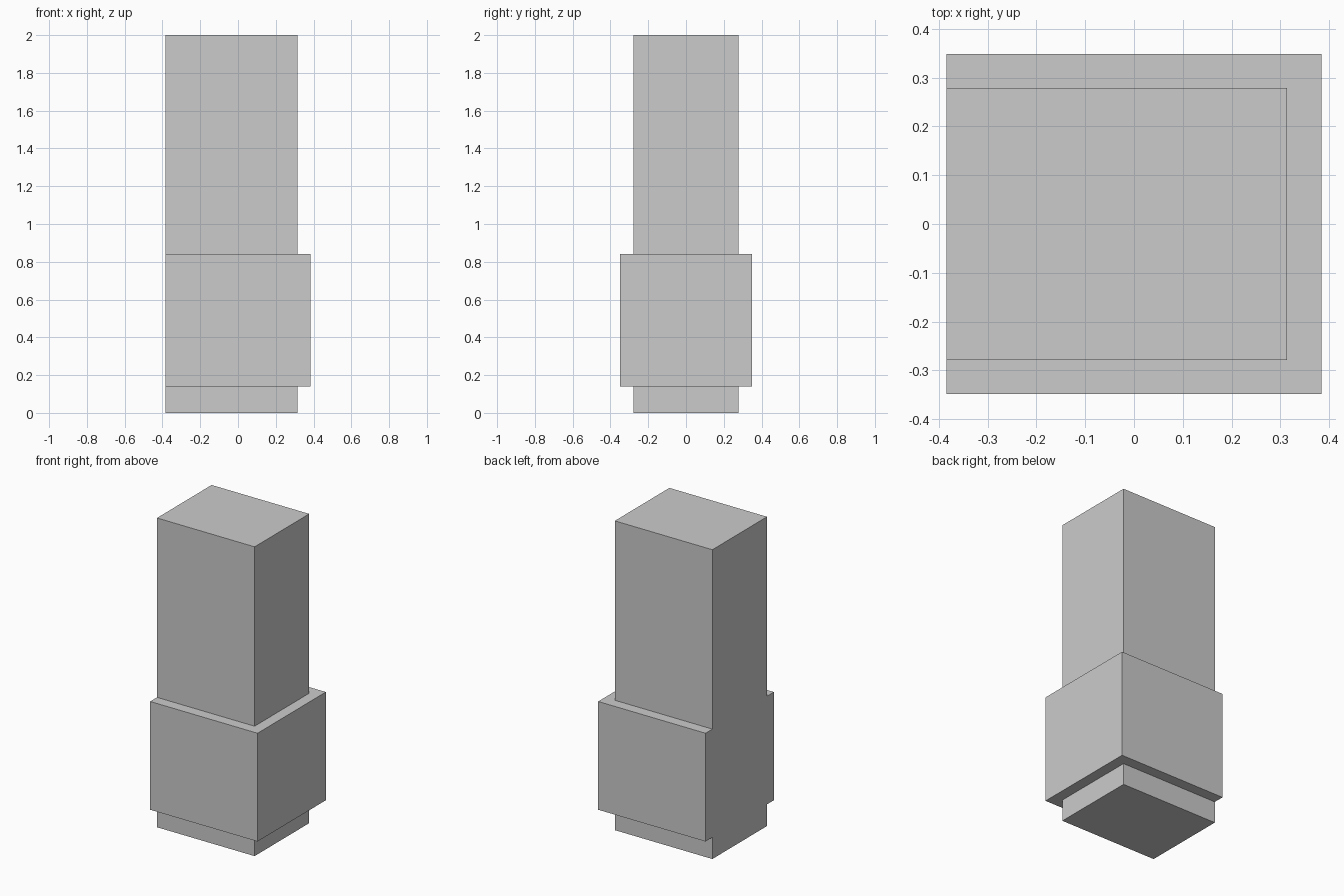
import bpy, bmesh
from mathutils import Matrix, Vector

if "Cube" in bpy.data.objects:
    bpy.data.objects.remove(bpy.data.objects["Cube"])

X0, X1, Y = -0.384, 0.314, 0.279      # column footprint
Z0, Z1, HEIGHT = 0.14, 0.84, 2.0      # collar band and total height
STEP = 0.07                           # collar overhang

# square column with its back face flush at X0
bm = bmesh.new()
bmesh.ops.create_cube(
    bm, size=1,
    matrix=Matrix.Translation(((X0 + X1) / 2, 0, HEIGHT / 2))
    @ Matrix.Diagonal((X1 - X0, 2 * Y, HEIGHT, 1)))
for z in (Z0, Z1):
    bmesh.ops.bisect_plane(bm, geom=bm.verts[:] + bm.edges[:] + bm.faces[:],
                           plane_co=(0, 0, z), plane_no=(0, 0, 1))

# collar: push out the middle band on three sides
bm.normal_update()
band = [f for f in bm.faces
        if Z0 < f.calc_center_median().z < Z1
        and abs(f.normal.z) < 0.5 and f.normal.x > -0.5]
new = bmesh.ops.extrude_face_region(bm, geom=band)["geom"]
bmesh.ops.delete(bm, geom=[f for f in band if f.is_valid], context='FACES')
for v in (g for g in new if isinstance(g, bmesh.types.BMVert)):
    v.co += Vector((STEP if v.co.x > 0 else 0, STEP if v.co.y > 0 else -STEP, 0))

# merge the flush side into one flat face
bmesh.ops.dissolve_limit(bm, angle_limit=0.01, verts=bm.verts[:], edges=bm.edges[:])
bmesh.ops.recalc_face_normals(bm, faces=bm.faces[:])

mesh = bpy.data.meshes.new("collared_post")
bm.to_mesh(mesh)
bm.free()
bpy.context.collection.objects.link(bpy.data.objects.new("collared_post", mesh))
